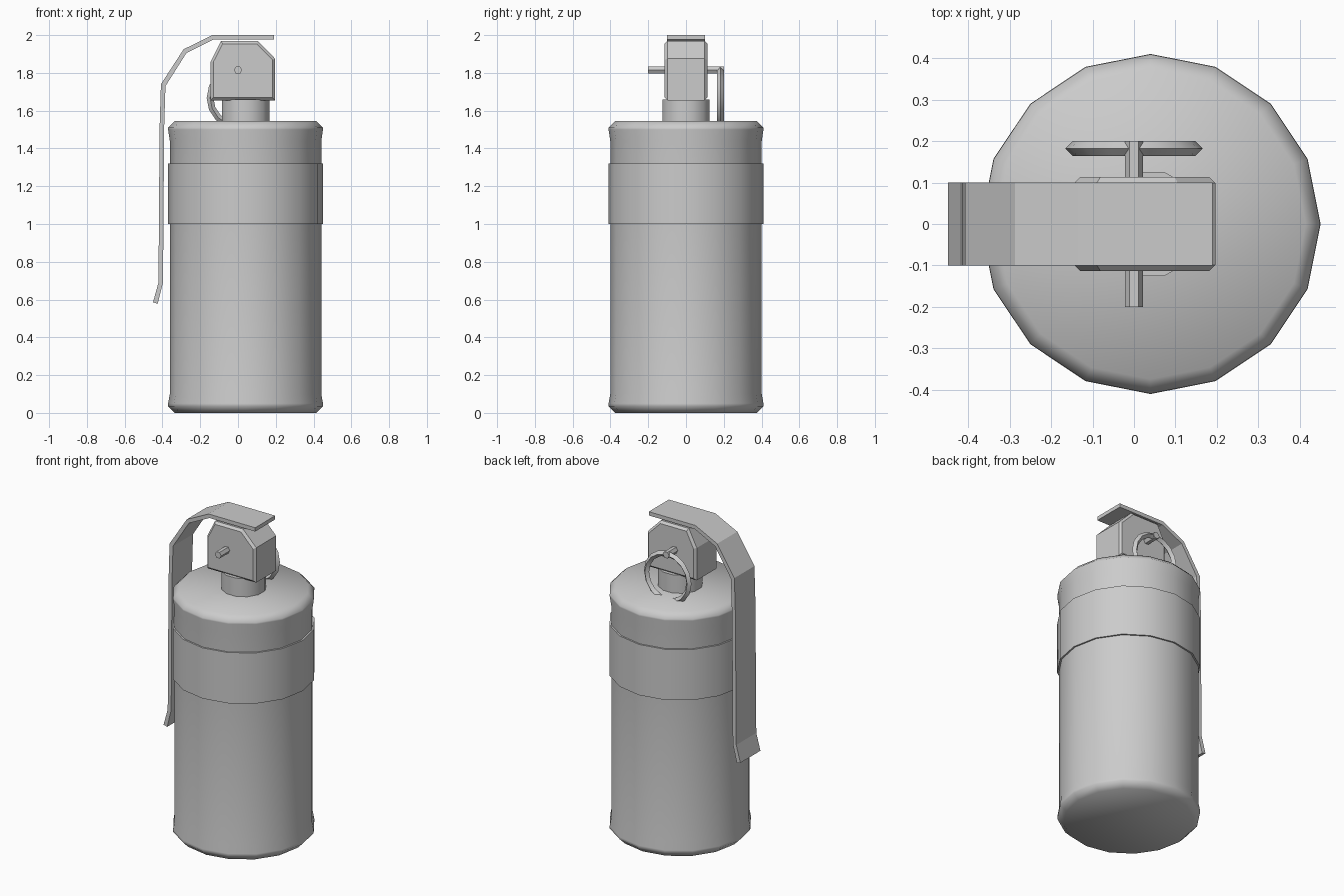
import bpy, bmesh, math
from mathutils import Vector

cube = bpy.data.objects.get("Cube")
if cube:
    bpy.data.objects.remove(cube, do_unlink=True)

AXIS_X = 0.04  # body axis

grey = bpy.data.materials.new("plain grey")
grey.use_nodes = True
grey.diffuse_color = (0.6, 0.6, 0.6, 1)
grey.node_tree.nodes["Principled BSDF"].inputs["Base Color"].default_value = (0.6, 0.6, 0.6, 1)


def finish(name, bm, smooth_angle=None):
    bmesh.ops.recalc_face_normals(bm, faces=bm.faces)
    mesh = bpy.data.meshes.new(name)
    bm.to_mesh(mesh)
    bm.free()
    mesh.materials.append(grey)
    obj = bpy.data.objects.new(name, mesh)
    bpy.context.collection.objects.link(obj)
    if smooth_angle:
        bpy.ops.object.select_all(action='DESELECT')
        obj.select_set(True)
        bpy.context.view_layer.objects.active = obj
        bpy.ops.object.shade_smooth_by_angle(angle=math.radians(smooth_angle))
    return obj


def lathe(name, profile, sides, turn=0.0, smooth_angle=50):
    """Revolve (radius, z) points around the body axis and cap both ends."""
    bm = bmesh.new()
    rings = []
    for r, z in profile:
        angles = [turn + math.tau * i / sides for i in range(sides)]
        rings.append([bm.verts.new((AXIS_X + r * math.cos(a), r * math.sin(a), z)) for a in angles])
    for low, high in zip(rings, rings[1:]):
        for i in range(sides):
            j = (i + 1) % sides
            bm.faces.new((low[i], low[j], high[j], high[i]))
    bm.faces.new(rings[0])
    bm.faces.new(rings[-1])
    return finish(name, bm, smooth_angle)


def extrude_outline(bm, outline, half_width):
    """Extrude an (x, z) outline evenly along y."""
    face = bm.faces.new([bm.verts.new((x, -half_width, z)) for x, z in outline])
    geom = bmesh.ops.extrude_face_region(bm, geom=[face])["geom"]
    moved = [v for v in geom if isinstance(v, bmesh.types.BMVert)]
    bmesh.ops.translate(bm, verts=moved, vec=Vector((0, 2 * half_width, 0)))


# Canister with flared, chamfered rims
lathe("canister_body", [(0.375, 0), (0.41, 0.035), (0.41, 0.05), (0.401, 0.1),
                        (0.401, 1.44), (0.41, 1.5), (0.41, 1.51), (0.375, 1.545)], 16)

# Raised band and neck
lathe("canister_band", [(0.411, 1.0), (0.411, 1.32)], 16)
lathe("neck", [(0.13, 1.53), (0.13, 1.66)], 12, math.radians(15))

# Fuse head with chamfered top corners and bevelled front and back rims
bm = bmesh.new()
extrude_outline(bm, [(-0.145, 1.655), (0.197, 1.655), (0.197, 1.875),
                     (0.105, 1.968), (-0.09, 1.968), (-0.145, 1.86)], 0.113)
rims = [e for e in bm.edges if abs(e.verts[0].co.y - e.verts[1].co.y) < 0.01]
bmesh.ops.bevel(bm, geom=rims, offset=0.014, segments=1, affect='EDGES')
finish("fuse_head", bm)

# Bent safety lever
outer = [(0.19, 2.0), (-0.135, 2.0), (-0.288, 1.925), (-0.408, 1.74),
         (-0.415, 1.51), (-0.421, 0.69), (-0.45, 0.585)]
inner = [(0.19, 1.976), (-0.13, 1.976), (-0.273, 1.905), (-0.384, 1.73),
         (-0.391, 1.51), (-0.397, 0.69), (-0.425, 0.578)]
bm = bmesh.new()
extrude_outline(bm, outer + inner[::-1], 0.1)
finish("safety_lever", bm)

# Hexagonal pin through the head
bm = bmesh.new()
hexagon = [(0.022 * math.cos(math.tau * i / 6), 1.815 + 0.022 * math.sin(math.tau * i / 6)) for i in range(6)]
extrude_outline(bm, hexagon, 0.2)
finish("safety_pin", bm)

# Pull ring with a diamond section, hanging from the pin
bpy.ops.mesh.primitive_torus_add(major_segments=16, minor_segments=4, major_radius=0.148,
                                 minor_radius=0.018, location=(0, 0.182, 1.668),
                                 rotation=(math.pi / 2, 0, 0))
ring = bpy.context.object
ring.name = "pull_ring"
ring.data.materials.append(grey)
bpy.ops.object.shade_smooth_by_angle(angle=math.radians(30))
